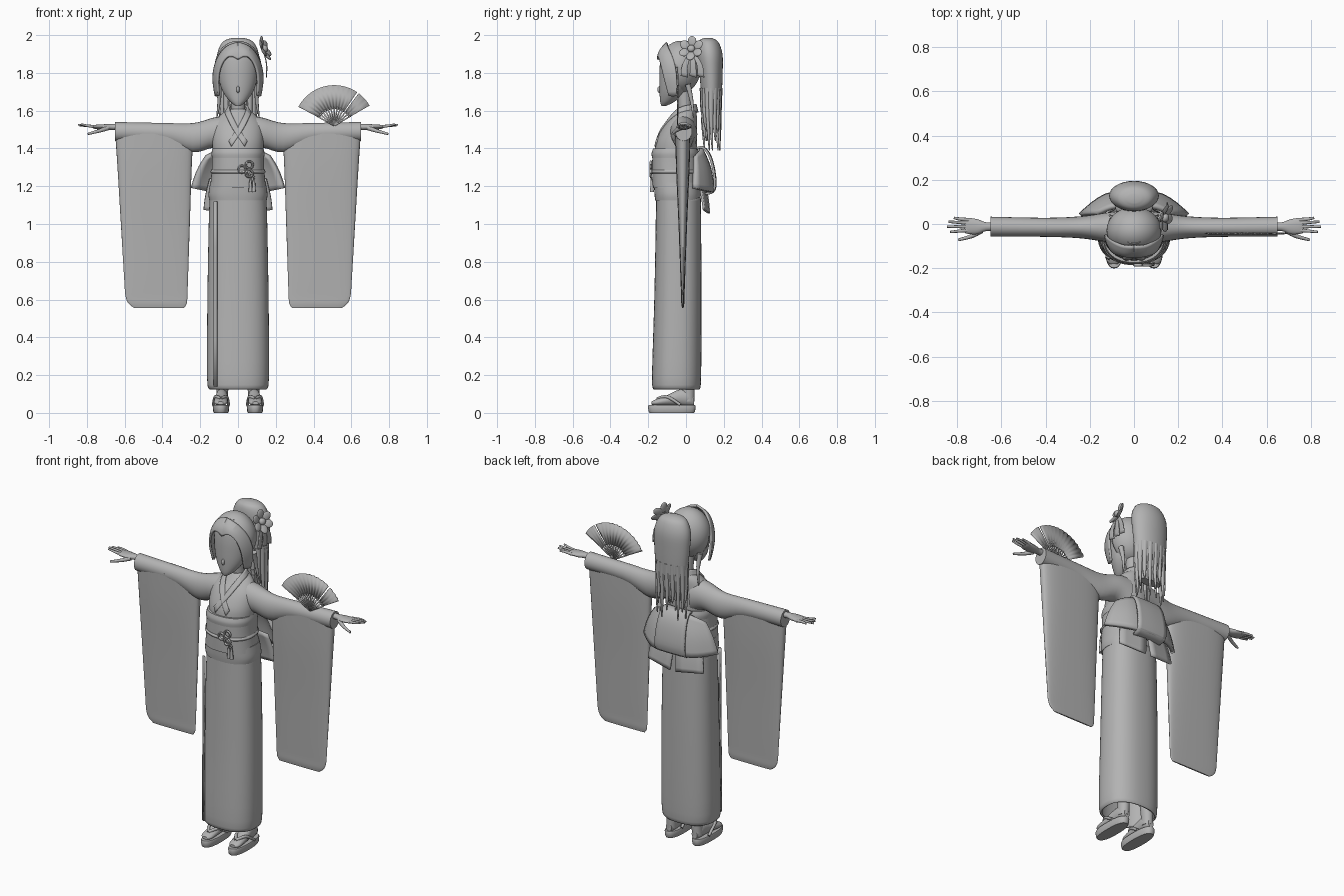
import bpy, bmesh, math
from mathutils import Vector, Matrix, Euler

if "Cube" in bpy.data.objects:
    bpy.data.objects.remove(bpy.data.objects["Cube"])

GREY = bpy.data.materials.new("plain_grey")
GREY.use_nodes = True
GREY.diffuse_color = (0.45, 0.45, 0.45, 1)
GREY.node_tree.nodes["Principled BSDF"].inputs["Base Color"].default_value = GREY.diffuse_color


def finish(name, bm, mirror=False, solid=0, subsurf=0, offset=0, angle=45):
    bmesh.ops.recalc_face_normals(bm, faces=bm.faces)
    mesh = bpy.data.meshes.new(name)
    bm.to_mesh(mesh)
    bm.free()
    obj = bpy.data.objects.new(name, mesh)
    bpy.context.collection.objects.link(obj)
    mesh.materials.append(GREY)
    bpy.ops.object.select_all(action='DESELECT')
    obj.select_set(True)
    bpy.context.view_layer.objects.active = obj
    bpy.ops.object.shade_smooth_by_angle(angle=math.radians(angle))
    if subsurf:
        mod = obj.modifiers.new("smooth", 'SUBSURF')
        mod.levels = mod.render_levels = subsurf
        mod.boundary_smooth = 'PRESERVE_CORNERS'
    if solid:
        mod = obj.modifiers.new("thickness", 'SOLIDIFY')
        mod.thickness, mod.offset = solid, offset
    if mirror:
        obj.modifiers.new("mirror", 'MIRROR')
    return obj


def spline(points, steps):
    """Smooth the path through a few control tuples."""
    out = []
    for i in range(len(points) - 1):
        a, b, c, d = (Vector(points[min(max(j, 0), len(points) - 1)]) for j in range(i - 1, i + 3))
        for k in range(steps):
            t = k / steps
            out.append(0.5 * (2 * b + (c - a) * t + (2 * a - 5 * b + 4 * c - d) * t * t
                              + (3 * b - a - 3 * c + d) * t ** 3))
    return out + [Vector(points[-1])]


def skin(bm, loops, caps=True):
    rings = [[bm.verts.new(p) for p in loop] for loop in loops]
    n = len(rings[0])
    for a, b in zip(rings, rings[1:]):
        for i in range(n):
            bm.faces.new((a[i], a[(i + 1) % n], b[(i + 1) % n], b[i]))
    if caps:
        bm.faces.new(rings[0])
        bm.faces.new(rings[-1])


def loft(name, rings, axis='z', power=2, n=32, steps=4, caps=True, **kw):
    """Rings are (position along axis, two centre values, two radii)."""
    place = {'z': lambda t, a, b: (a, b, t), 'x': lambda t, a, b: (t, a, b),
             'y': lambda t, a, b: (a, t, b)}[axis]

    def bend(v):
        return math.copysign(abs(v) ** (2 / power), v)
    loops = []
    for t, a, b, ra, rb in spline(rings, steps):
        angles = [2 * math.pi * i / n for i in range(n)]
        loops.append([place(t, a + ra * bend(math.cos(q)), b + rb * bend(math.sin(q))) for q in angles])
    bm = bmesh.new()
    skin(bm, loops, caps)
    return finish(name, bm, **kw)


def tube(name, path, r0, r1, n=10, steps=5, **kw):
    pts = spline(path, steps)
    loops = []
    for i, p in enumerate(pts):
        tangent = pts[min(i + 1, len(pts) - 1)] - pts[max(i - 1, 0)]
        turn = tangent.to_track_quat('Z', 'Y')
        r = r0 + (r1 - r0) * i / (len(pts) - 1)
        loops.append([p + turn @ Vector((r * math.cos(q), r * math.sin(q), 0))
                      for q in (2 * math.pi * k / n for k in range(n))])
    bm = bmesh.new()
    skin(bm, loops)
    return finish(name, bm, **kw)


def sheet(name, rows, solid=0.012, subsurf=2, **kw):
    bm = bmesh.new()
    grid = [[bm.verts.new(p) for p in row] for row in rows]
    for a, b in zip(grid, grid[1:]):
        for i in range(len(a) - 1):
            bm.faces.new((a[i], a[i + 1], b[i + 1], b[i]))
    return finish(name, bm, solid=solid, subsurf=subsurf, **kw)


def ball(name, matrix, size, **kw):
    bm = bmesh.new()
    bmesh.ops.create_uvsphere(bm, u_segments=20, v_segments=12, radius=1,
                              matrix=matrix @ Matrix.Diagonal((*size, 1)))
    return finish(name, bm, **kw)


# Robe: skirt, hip fold, sash and chest
loft("skirt", [(.125, 0, -.05, .152, .122), (.19, 0, -.05, .164, .13), (.6, 0, -.043, .162, .125),
               (1, 0, -.04, .155, .12), (1.14, 0, -.04, .15, .118)],
     power=2.4, n=48, caps=False, solid=.01, offset=-1)
loft("hip_fold", [(1.125, 0, -.043, .152, .12), (1.16, 0, -.045, .156, .122), (1.22, 0, -.05, .147, .12)],
     power=2.4, n=48)
sheet("skirt_overlap", [[(-.128, -.151, .14), (-.128, -.146, 1.12)], [(-.11, -.163, .14), (-.11, -.156, 1.12)]],
      solid=.008)
loft("sash", [(1.19, 0, -.055, .148, .122), (1.29, 0, -.056, .139, .123), (1.385, 0, -.057, .137, .121)],
     power=2.3, n=48)
loft("sash_trim", [(1.35, 0, -.057, .138, .123), (1.375, 0, -.057, .14, .125), (1.4, 0, -.056, .135, .118)],
     power=2.3, n=48)
loft("sash_cord", [(1.268, 0, -.056, .14, .124), (1.277, 0, -.056, .146, .13), (1.287, 0, -.056, .14, .124)],
     power=2.3, n=48)
loft("chest", [(1.37, 0, -.055, .132, .112), (1.44, 0, -.05, .137, .108), (1.52, 0, -.03, .13, .088),
               (1.575, 0, -.008, .095, .065), (1.61, 0, .002, .05, .048)], n=40)
sheet("collar", [[(-.035, -.162, 1.41), (.03, -.14, 1.5), (.07, -.06, 1.585), (.066, .02, 1.6), (0, .062, 1.59)],
                 [(-.05, -.155, 1.44), (.005, -.122, 1.51), (.048, -.05, 1.615), (.05, .02, 1.63), (0, .05, 1.635)]],
      mirror=True)

# Sleeves: arm tube with a long hanging bag
loft("sleeve_arm", [(.06, -.015, 1.475, .075, .1), (.13, -.015, 1.483, .066, .08), (.24, -.015, 1.457, .05, .077),
                    (.4, -.015, 1.482, .043, .053), (.65, -.012, 1.49, .045, .05)], axis='x', n=24, mirror=True)
bag = [(1.49, .235, .651, .04), (1.3, .245, .638, .036), (1, .255, .62, .023), (.7, .265, .602, .012),
       (.62, .268, .596, .009), (.58, .271, .58, .008), (.556, .285, .55, .004)]
loft("sleeve_bag", [(z, (a + b) / 2, -.017, (b - a) / 2, t) for z, a, b, t in bag], power=2.8, mirror=True)

# Hands
loft("palm", [(.62, -.012, 1.512, .02, .018), (.67, -.012, 1.514, .02, .016), (.71, -.012, 1.513, .034, .015),
              (.755, -.008, 1.514, .036, .011), (.77, -.006, 1.514, .03, .006)], axis='x', n=16, mirror=True)
for name, y0, y1, x1, z1 in [("little", .018, .028, .815, 1.517), ("ring", .004, .01, .84, 1.522),
                             ("middle", -.012, -.012, .846, 1.526), ("index", -.028, -.036, .832, 1.528)]:
    tube(name + "_finger", [(.745, y0, 1.514), (.79, (y0 + y1) / 2, 1.519), (x1, y1, z1)],
         .0095, .005, mirror=True)
tube("thumb", [(.69, -.03, 1.508), (.735, -.055, 1.493), (.795, -.072, 1.477)], .013, .006, mirror=True)

# Neck and head
loft("neck", [(1.5, 0, .005, .05, .045), (1.6, 0, -.004, .038, .036), (1.72, 0, -.015, .04, .04)], n=20)
loft("head", [(1.625, 0, -.118, .012, .012), (1.65, 0, -.097, .044, .04), (1.7, 0, -.072, .08, .068),
              (1.76, 0, -.055, .1, .086), (1.84, 0, -.045, .108, .094), (1.9, 0, -.04, .098, .088),
              (1.95, 0, -.04, .05, .05)])
ball("nose", Matrix.Translation((0, -.14, 1.712)), (.009, .012, .018))

# Hair cap, open over the face
bm = bmesh.new()
bmesh.ops.create_uvsphere(bm, u_segments=48, v_segments=32, radius=1,
                          matrix=Matrix.Translation((0, -.03, 1.83)) @ Matrix.Diagonal((.124, .108, .14, 1)))
face_area = [f for f in bm.faces if (c := f.calc_center_median()).y < -.045 and c.z < 1.91 - 5 * c.x ** 2]
bmesh.ops.delete(bm, geom=face_area, context='FACES')
finish("hair_cap", bm, solid=.01, offset=-1)
sheet("bangs", [[(0, -.1, 1.96), (.06, -.1, 1.945), (.112, -.065, 1.88), (.137, -.045, 1.78), (.118, -.05, 1.68)],
                [(0, -.14, 1.92), (.055, -.14, 1.925), (.108, -.105, 1.87), (.13, -.08, 1.78), (.11, -.065, 1.675)],
                [(0, -.148, 1.87), (.045, -.147, 1.9), (.09, -.132, 1.85), (.109, -.115, 1.77), (.1, -.09, 1.68)]],
      mirror=True)

# Ponytail with loose tips
loft("ponytail", [(1.985, 0, .115, .03, .02), (1.965, 0, .118, .08, .052), (1.9, 0, .125, .11, .068),
                  (1.8, 0, .132, .11, .062), (1.68, 0, .135, .1, .054), (1.58, 0, .133, .092, .047),
                  (1.5, 0, .133, .07, .03)])
for i in range(16):
    q = 2 * math.pi * i / 16
    c, s = math.cos(q), math.sin(q)
    tube("ponytail_strand", [(.085 * c, .133 + .042 * s, 1.72), (.09 * c, .133 + .044 * s, 1.56),
                             (.092 * c, .14 + .042 * s, 1.39 + .05 * (i % 3))], .02, .003)
tube("nape_lock", [(.1, .01, 1.74), (.1, .03, 1.65), (.112, .04, 1.565)], .016, .003, mirror=True)

# Hair flower with ribbons
flower = Matrix.Translation((.132, .03, 1.925)) @ Euler((0, math.radians(68), math.radians(-15))).to_matrix().to_4x4()
for i in range(6):
    petal = flower @ Matrix.Rotation(math.tau * i / 6, 4, 'Z') @ Matrix.Translation((.04, 0, .008))
    ball("flower_petal", petal @ Matrix.Rotation(-.35, 4, 'Y'), (.03, .024, .008))
ball("flower_heart", flower @ Matrix.Translation((0, 0, .012)), (.02, .02, .015))
for y in (-.012, .035, .075):
    sheet("flower_ribbon", [[(.135, .02, 1.91), (.135, .04, 1.91)], [(.155, y - .012, 1.85), (.155, y + .018, 1.85)],
                            [(.15, y - .016, 1.785), (.15, y + .022, 1.775)]], solid=.006)

# Back bow
sheet("bow_wing", [[(0, .075, 1.4), (.09, .085, 1.4), (.165, .045, 1.36)],
                   [(0, .13, 1.3), (.12, .13, 1.29), (.215, .045, 1.285)],
                   [(0, .14, 1.17), (.13, .145, 1.165), (.243, .04, 1.19)]], solid=.022, mirror=True)
profile = [(.08, .055, 1.4), (.088, .09, 1.415), (.092, .13, 1.36), (.097, .15, 1.27), (.1, .158, 1.165), (.09, .1, 1.16)]
sheet("bow_knot", [[(-w, y, z), (0, y + .006, z), (w, y, z)] for w, y, z in profile])
sheet("bow_tail", [[(0, .09, 1.24), (.15, .065, 1.24)], [(.01, .115, 1.15), (.175, .085, 1.15)],
                   [(.02, .122, 1.055), (.182, .095, 1.075)]], mirror=True)

# Sash ornament: three cord loops and a tassel
for i in range(3):
    q = math.radians(60 + 120 * i)
    centre = Vector((.047 + .026 * math.cos(q), -.186, 1.29 + .026 * math.sin(q)))
    loop = [centre + Vector((.019 * math.cos(k * math.tau / 12), 0, .019 * math.sin(k * math.tau / 12)))
            for k in range(13)]
    tube("cord_loop", loop, .006, .006, n=8, steps=1)
for x in (.066, .084):
    tube("cord_end", [(.05, -.186, 1.285), (x, -.184, 1.25), (x, -.182, 1.225)], .005, .005)
    tube("tassel", [(x, -.182, 1.23), (x, -.18, 1.17)], .006, .011)

# Folding fan: pleated leaf in two spans, and ribs
def fan_point(degrees, r, y):
    q = math.radians(degrees)
    return (.51 + r * math.cos(q), y, 1.52 + r * math.sin(q))


for start, end, count in ((30, 53, 6), (56, 152, 24)):
    folds = [(start + (end - start) * i / count, -.045 + .005 * (i % 2)) for i in range(count + 1)]
    sheet("fan_leaf", [[fan_point(d, r, y) for d, y in folds] for r in (.088, .215)],
          solid=.003, subsurf=0, angle=10)
for i in range(13):
    d = 31 + 10 * i
    sheet("fan_rib", [[fan_point(d - 60, .004, -.045), fan_point(d + 60, .004, -.045)],
                      [fan_point(d - 2.2, .1, -.045), fan_point(d + 2.2, .1, -.045)]], solid=.004, subsurf=0)

# Legs, feet and sandals
loft("leg", [(.06, .085, .01, .03, .034), (.13, .083, .01, .032, .036), (.3, .08, 0, .04, .045)], n=20, mirror=True)
loft("foot", [(-.182, .092, .052, .018, .008), (-.16, .092, .055, .034, .017), (-.1, .09, .066, .036, .028),
              (-.04, .087, .08, .033, .042), (.01, .085, .08, .031, .045), (.042, .085, .065, .018, .026)],
     axis='y', n=20, mirror=True)
loft("sandal", [(0, .09, -.075, .038, .118), (.008, .09, -.075, .041, .123), (.034, .09, -.075, .044, .126),
                (.041, .09, -.075, .041, .123)], power=2.5, steps=1, mirror=True)
for x in (.05, .13):
    tube("sandal_strap", [(.091, -.15, .075), (.09 + (x - .09) * .75, -.1, .085), (x, -.03, .043)],
         .009, .008, mirror=True)
